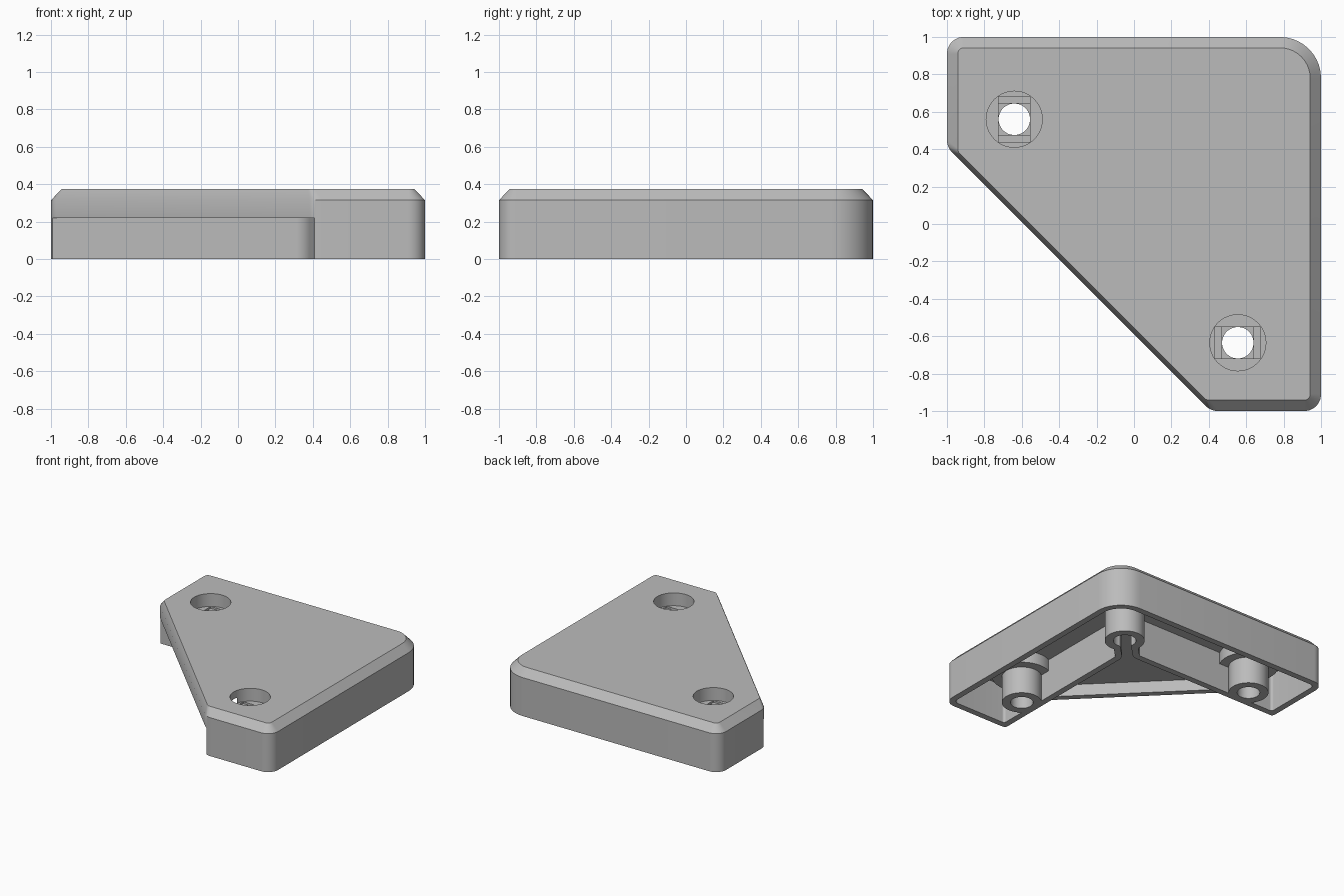
import bpy, bmesh, math
from mathutils import Vector

if "Cube" in bpy.data.objects:
    bpy.data.objects.remove(bpy.data.objects["Cube"])

grey = bpy.data.materials.new("plain grey")
grey.use_nodes = True
grey.diffuse_color = (0.5, 0.5, 0.5, 1)
grey.node_tree.nodes["Principled BSDF"].inputs["Base Color"].default_value = (0.5, 0.5, 0.5, 1)


def rounded(corners, steps=10):
    """Outline from (x, y, radius) corners, convex or concave."""
    pts = []
    for i, (x, y, r) in enumerate(corners):
        c = Vector((x, y))
        if r == 0:
            pts.append(c)
            continue
        a = (Vector(corners[i - 1][:2]) - c).normalized()
        b = (Vector(corners[(i + 1) % len(corners)][:2]) - c).normalized()
        half = a.angle(b) / 2
        o = c + (a + b).normalized() * (r / math.sin(half))
        v1, v2 = c + a * (r / math.tan(half)) - o, c + b * (r / math.tan(half)) - o
        start = math.atan2(v1.y, v1.x)
        sweep = math.atan2(v1.cross(v2), v1.dot(v2))
        for k in range(steps + 1):
            t = start + sweep * k / steps
            pts.append(o + Vector((math.cos(t), math.sin(t))) * r)
    return pts


def loft(name, rings):
    """Closed solid through (outline, height) rings."""
    bm = bmesh.new()
    loops = [[bm.verts.new((p[0], p[1], z)) for p in pts] for pts, z in rings]
    for lo, hi in zip(loops, loops[1:]):
        for i in range(len(lo)):
            bm.faces.new((lo[i - 1], lo[i], hi[i], hi[i - 1]))
    bm.faces.new(loops[0])
    bm.faces.new(loops[-1])
    bmesh.ops.recalc_face_normals(bm, faces=bm.faces)
    me = bpy.data.meshes.new(name)
    bm.to_mesh(me)
    bm.free()
    me.materials.append(grey)
    ob = bpy.data.objects.new(name, me)
    bpy.context.collection.objects.link(ob)
    return ob


def prism(name, pts, z0, z1):
    return loft(name, [(pts, z0), (pts, z1)])


def cylinder(name, c, r, z0, z1, n=48):
    ring = [(c[0] + r * math.cos(math.tau * i / n), c[1] + r * math.sin(math.tau * i / n)) for i in range(n)]
    return prism(name, ring, z0, z1)


def box(name, c, hx, hy, z0, z1):
    return prism(name, [(c[0] + sx * hx, c[1] + sy * hy) for sx, sy in
                        ((-1, -1), (1, -1), (1, 1), (-1, 1))], z0, z1)


def combine(ob, tool, operation):
    mod = ob.modifiers.new(operation.lower(), 'BOOLEAN')
    mod.operation, mod.solver, mod.object = operation, 'EXACT', tool
    bpy.context.view_layer.objects.active = ob
    bpy.ops.object.modifier_apply(modifier=mod.name)
    bpy.data.objects.remove(tool)


def outline(inset):
    """Five-sided footprint, moved inwards."""
    e, k = 1 - inset, 0.41 - inset * 0.414
    return rounded([(-e, e, 0.09 - inset), (e, e, 0.22 - inset), (e, -e, 0.09 - inset),
                    (k, -e, 0.1 - inset), (-e, k, 0.1 - inset)])


WALL, ROOF, STEP, TOP = 0.41, 0.315, 0.22, 0.375
HOLES = [(-0.64, 0.56), (0.555, -0.635)]
CORNER = (0.56, 0.56)

# Chamfered body
body = loft("corner_bracket", [(outline(0), 0), (outline(0), ROOF), (outline(0.058), TOP)])

# Hollow L-shaped arms
i, o = WALL + 0.05, 0.95
combine(body, prism("arm_cavity", rounded([
    (-o, o, 0.04), (o, o, 0.17), (o, -o, 0.04), (i, -o, 0.02), (i, i, 0), (-o, i, 0.02)]),
    -0.1, ROOF), 'DIFFERENCE')

# Screw bosses with wider collars, corner boss with its neck
for c in HOLES:
    combine(body, cylinder("collar", c, 0.22, STEP, 0.34), 'UNION')
    combine(body, cylinder("boss", c, 0.148, 0, 0.33), 'UNION')
combine(body, cylinder("corner_boss", CORNER, 0.148, 0, 0.33), 'UNION')
n = 0.064
combine(body, prism("neck", [(0.37 - n, 0.37 + n), (0.37 + n, 0.37 - n),
                             (0.53 + n, 0.53 - n), (0.53 - n, 0.53 + n)], 0, 0.33), 'UNION')

# Space between the arms, with a flared slot into the corner boss
d = 0.057
slot = [(WALL - d, WALL, 0.1), (0.56 - d / 2, 0.56 + d / 2, 0),
        (0.56 + d / 2, 0.56 - d / 2, 0), (WALL, WALL - d, 0.1)]
combine(body, prism("open_side", rounded(
    [(-1.5, WALL, 0)] + slot + [(WALL, -1.5, 0), (-1.5, -1.5, 0)]), -0.1, STEP), 'DIFFERENCE')
combine(body, prism("web_cavity", rounded(
    [(-0.93, WALL, 0)] + slot + [(WALL, -0.93, 0)]), -0.1, ROOF), 'DIFFERENCE')
combine(body, cylinder("corner_bore", CORNER, 0.085, -0.1, ROOF), 'DIFFERENCE')

# Counterbored screw holes with stepped floors
for k, c in enumerate(HOLES):
    hx, hy = ((0.085, 0.122), (0.122, 0.085))[k]
    combine(body, cylinder("counterbore", c, 0.15, 0.27, 0.5), 'DIFFERENCE')
    combine(body, box("floor_slot", c, hx, hy, 0.255, 0.4), 'DIFFERENCE')
    combine(body, box("floor_square", c, 0.085, 0.085, 0.24, 0.4), 'DIFFERENCE')
    combine(body, cylinder("screw_hole", c, 0.084, -0.1, 0.5), 'DIFFERENCE')

bpy.ops.object.select_all(action='DESELECT')
body.select_set(True)
bpy.context.view_layer.objects.active = body
bpy.ops.object.shade_smooth_by_angle(angle=math.radians(30))
